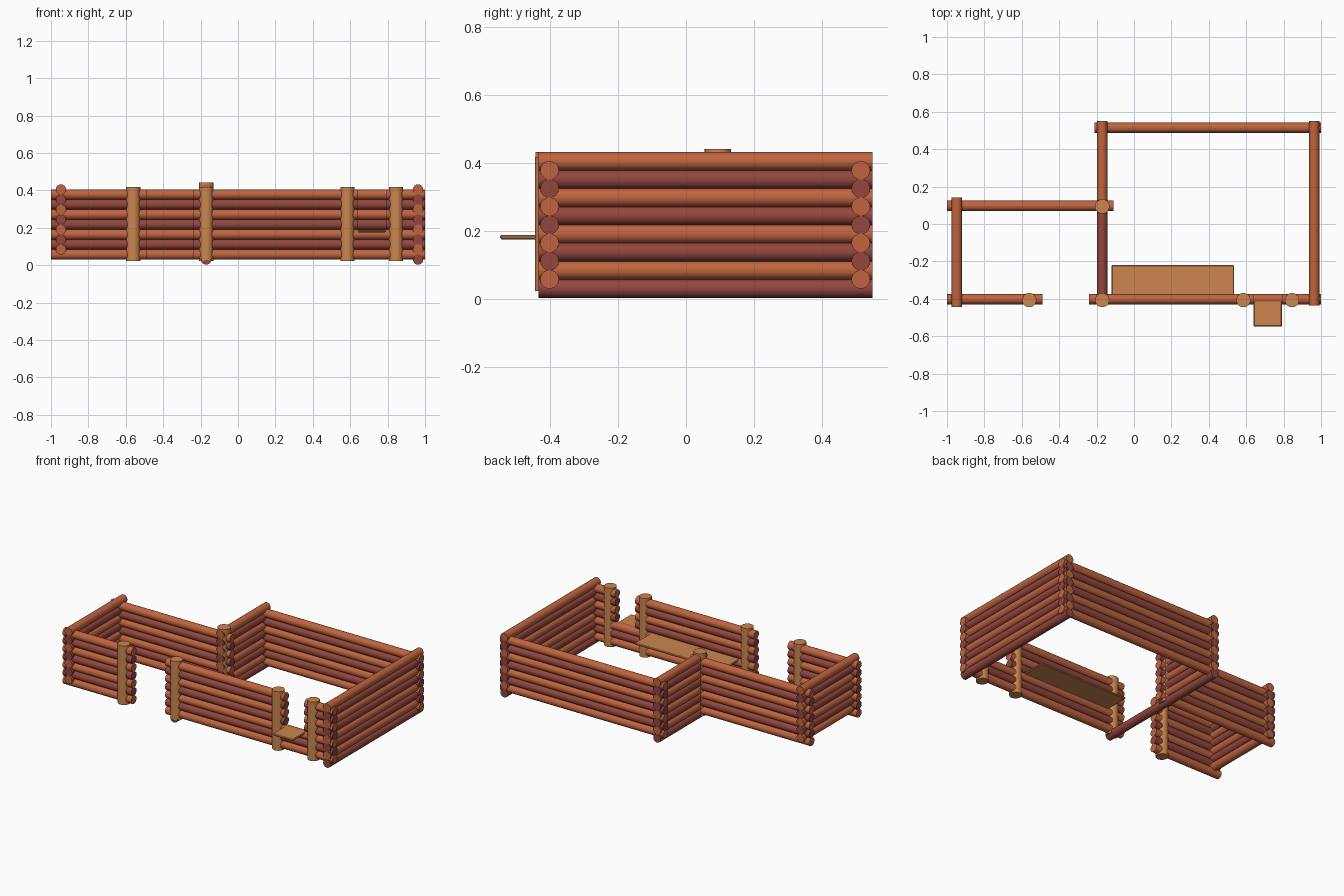
import bpy, math
from mathutils import Vector

if "Cube" in bpy.data.objects:
    bpy.data.objects.remove(bpy.data.objects["Cube"])


def material(name, rgb):
    m = bpy.data.materials.new(name)
    lin = [((c / 255 + 0.055) / 1.055) ** 2.4 for c in rgb]
    m.diffuse_color = (*lin, 1)
    m.use_nodes = True
    m.node_tree.nodes["Principled BSDF"].inputs["Base Color"].default_value = m.diffuse_color
    return m


ORANGE = material("orange log", (192, 100, 64))
DARK = material("dark red log", (147, 70, 62))
TAN = material("tan wood", (204, 134, 80))

R = 0.0275       # log radius
STEP = 0.0535    # vertical log spacing


def cylinder(name, a, b, radius, mat, sides=20):
    a, b = Vector(a), Vector(b)
    d = b - a
    bpy.ops.mesh.primitive_cylinder_add(
        vertices=sides, radius=radius, depth=d.length, location=(a + b) / 2,
        rotation=d.to_track_quat('Z', 'Y').to_euler())
    ob = bpy.context.object
    ob.name = name
    ob.data.materials.append(mat)
    bpy.ops.object.shade_smooth_by_angle(angle=math.radians(40))


def wall_x(name, x0, x1, y, rows=range(7)):
    # stacked logs running left to right
    for i in rows:
        z = 0.057 + STEP * i
        cylinder(f"{name}_log", (x0, y, z), (x1, y, z), R, DARK if i % 2 else ORANGE)


def wall_y(name, y0, y1, x, rows):
    # stacked logs running front to back, half a step lower
    for i in rows:
        z = 0.03 + STEP * i
        cylinder(f"{name}_log", (x, y0, z), (x, y1, z), R, ORANGE if i % 2 else DARK)


def plank(name, x0, x1, y0, y1, z0, z1):
    bpy.ops.mesh.primitive_cube_add(
        size=1, location=((x0 + x1) / 2, (y0 + y1) / 2, (z0 + z1) / 2))
    ob = bpy.context.object
    ob.name = name
    ob.scale = (x1 - x0, y1 - y0, z1 - z0)
    bpy.ops.object.transform_apply(location=False, rotation=False, scale=True)
    ob.data.materials.append(TAN)
    mod = ob.modifiers.new("soft_edges", 'BEVEL')
    mod.width = 0.004


# front walls: entrance gap on the left, serving window on the right
FY = -0.402
wall_x("front_left_wall", -1.0, -0.49, FY)
wall_x("front_sill", -0.24, 1.0, FY, range(3))
wall_x("front_wall", -0.24, 0.64, FY, range(3, 7))
wall_x("front_right_wall", 0.79, 1.0, FY, range(3, 7))

# back walls
wall_x("back_wall", -0.21, 1.0, 0.515)
wall_x("porch_back_wall", -1.0, -0.11, 0.097)

# side walls
wall_y("right_wall", -0.435, 0.55, 0.963, range(8))
wall_y("left_wall", -0.443, 0.143, -0.947, range(1, 8))
wall_y("middle_wall", 0.055, 0.55, -0.17, range(1, 8))
wall_y("threshold", -0.435, 0.55, -0.17, [0])

# upright posts
for x in (-0.56, -0.17, 0.585, 0.845):
    cylinder("front_post", (x, -0.407, 0.022), (x, -0.407, 0.417), 0.038, TAN, 28)
cylinder("inner_post", (-0.17, 0.094, 0.022), (-0.17, 0.094, 0.441), 0.039, TAN, 28)

# inside bench and window shelf
plank("bench", -0.12, 0.535, -0.40, -0.22, 0.175, 0.188)
plank("window_shelf", 0.64, 0.79, -0.548, -0.40, 0.175, 0.188)
